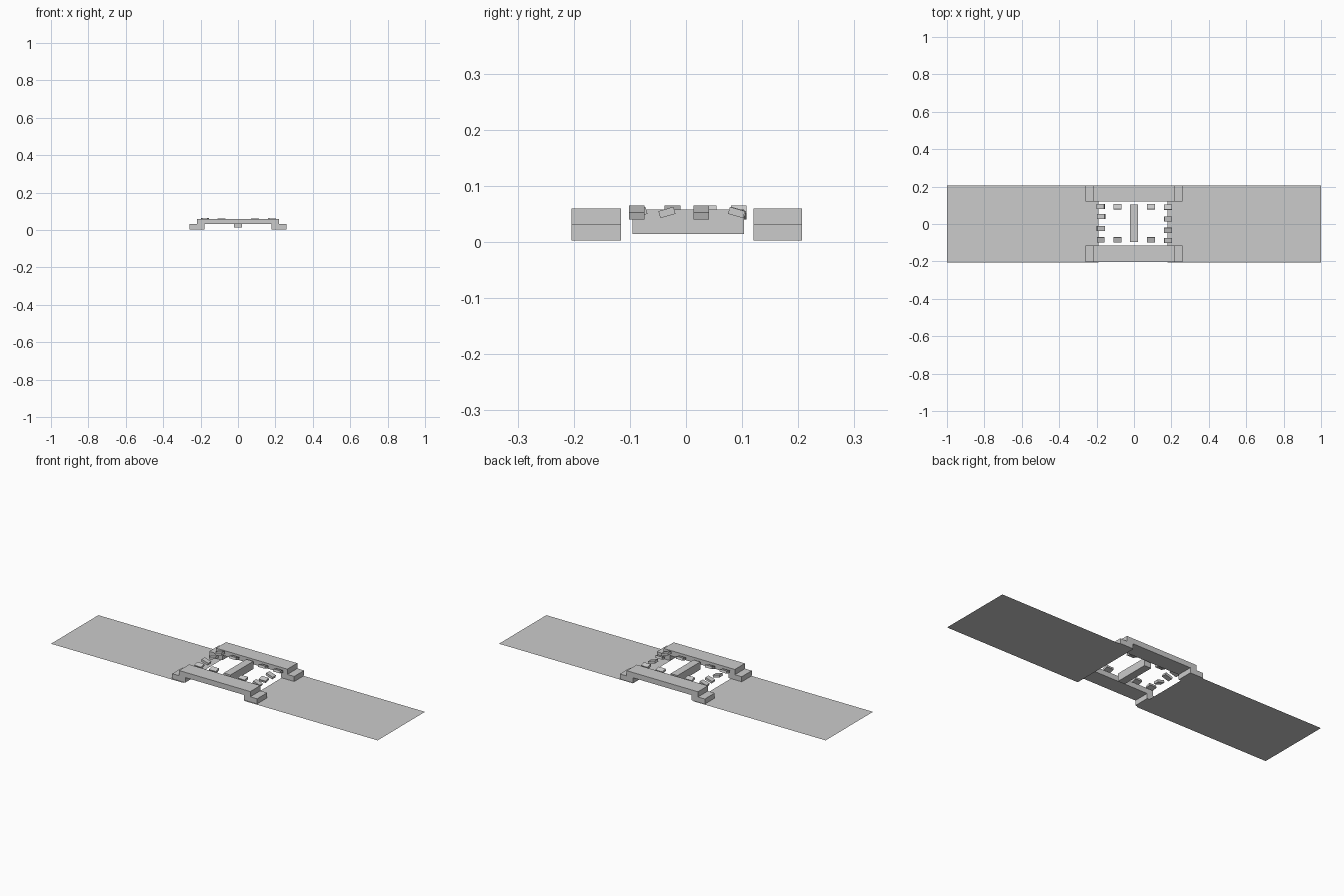
import bpy
import bmesh
from math import radians
from mathutils import Euler

if "Cube" in bpy.data.objects:
    bpy.data.objects.remove(bpy.data.objects["Cube"])

grey = bpy.data.materials.new("plain grey")
grey.use_nodes = True
GREY = (0.6, 0.6, 0.6, 1)
grey.diffuse_color = GREY
grey.node_tree.nodes["Principled BSDF"].inputs["Base Color"].default_value = GREY


def finish(name, bm):
    mesh = bpy.data.meshes.new(name)
    bmesh.ops.recalc_face_normals(bm, faces=bm.faces)
    bm.to_mesh(mesh)
    bm.free()
    mesh.materials.append(grey)
    obj = bpy.data.objects.new(name, mesh)
    bpy.context.collection.objects.link(obj)
    return obj


def box(name, centre, size, tilt=(0, 0)):
    bm = bmesh.new()
    bmesh.ops.create_cube(bm, size=1)
    bmesh.ops.scale(bm, vec=size, verts=bm.verts)
    obj = finish(name, bm)
    obj.location = centre
    obj.rotation_euler = Euler((radians(tilt[0]), radians(tilt[1]), 0))
    return obj


# Stepped bridge rails: one profile extruded along y
half = [(0.18, 0.031), (0.18, 0.003), (0.26, 0.003), (0.26, 0.031), (0.218, 0.031), (0.218, 0.06)]
profile = half + [(-x, z) for x, z in reversed(half)]
for name, y0, y1 in (("front_rail", -0.204, -0.116), ("back_rail", 0.12, 0.207)):
    bm = bmesh.new()
    face = bm.faces.new([bm.verts.new((x, y0, z)) for x, z in profile])
    side = bmesh.ops.extrude_face_region(bm, geom=[face])["geom"]
    moved = [v for v in side if isinstance(v, bmesh.types.BMVert)]
    bmesh.ops.translate(bm, vec=(0, y1 - y0, 0), verts=moved)
    finish(name, bm)

# Thin ground sheets on both sides
for name, x0, x1 in (("right_sheet", -1, -0.19), ("left_sheet", 0.18, 1)):
    bm = bmesh.new()
    corners = ((x0, -0.207), (x1, -0.207), (x1, 0.207), (x0, 0.207))
    face = bm.faces.new([bm.verts.new((x, y, 0)) for x, y in corners])
    mesh_obj = finish(name, bm)
    if mesh_obj.data.polygons[0].normal.z < 0:
        mesh_obj.data.flip_normals()

# Central bar
box("centre_bar", (0, 0.004, 0.036), (0.042, 0.199, 0.043))

# Loose tilted blocks around the opening: x, y, tilt about x and y
blocks = [
    (-0.178, 0.094, 0, -16), (-0.175, 0.04, 0, -16), (-0.178, -0.024, 0, 16), (-0.178, -0.084, 16, 0),
    (0.182, 0.09, -16, 0), (0.182, 0.027, 0, 18), (0.182, -0.034, 16, 0), (0.182, -0.088, 0, 18),
    (-0.088, 0.092, -16, 0), (0.09, 0.092, -16, 0), (-0.088, -0.084, 16, 0), (0.09, -0.084, 16, 0),
]
for i, (x, y, rx, ry) in enumerate(blocks):
    box(f"block_{i + 1}", (x, y, 0.0525), (0.042, 0.028, 0.013), (rx, ry))
